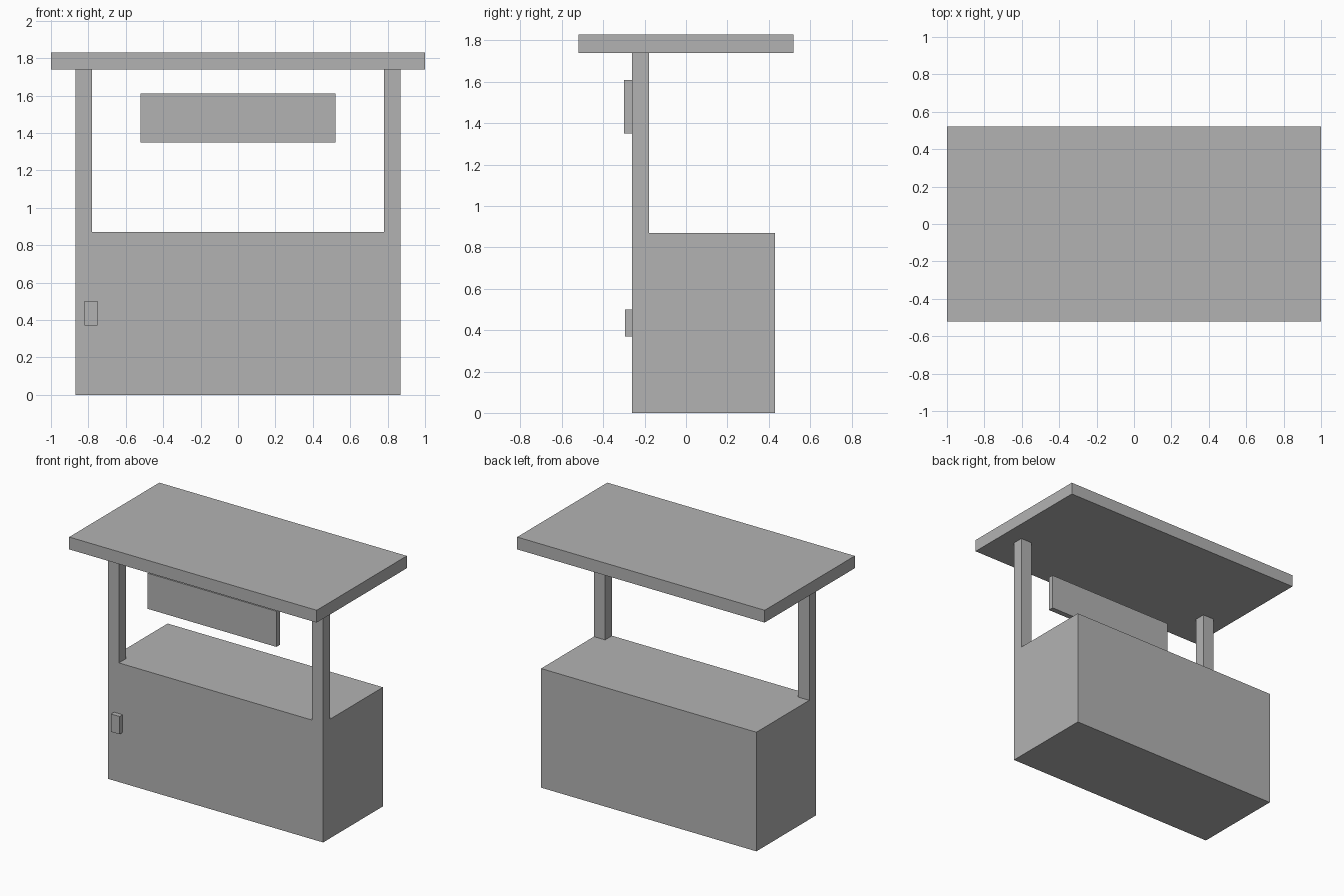
import bpy
import bmesh
from mathutils import Vector

cube = bpy.data.objects.get("Cube")
if cube:
    bpy.data.objects.remove(cube, do_unlink=True)

grey = bpy.data.materials.new("plain grey")
grey.use_nodes = True
colour = (0.45, 0.45, 0.45, 1)
grey.diffuse_color = colour
grey.node_tree.nodes["Principled BSDF"].inputs["Base Color"].default_value = colour


def box(name, low, high):
    """Add a box spanning two opposite corners."""
    low, high = Vector(low), Vector(high)
    bm = bmesh.new()
    bmesh.ops.create_cube(bm, size=1)
    bmesh.ops.scale(bm, vec=high - low, verts=bm.verts)
    mesh = bpy.data.meshes.new(name)
    bm.to_mesh(mesh)
    bm.free()
    mesh.materials.append(grey)
    obj = bpy.data.objects.new(name, mesh)
    obj.location = (low + high) / 2
    bpy.context.collection.objects.link(obj)
    return obj


# Heights and planes shared by the parts
counter_top, roof_base = 0.87, 1.74
front = -0.26

# Counter and flat roof
box("counter", (-0.87, front, 0), (0.87, 0.43, counter_top))
box("roof", (-1, -0.52, roof_base), (1, 0.52, 1.83))

# Front posts, flush with the counter's corners
for side, x in (("left", 0.825), ("right", -0.825)):
    box(side + "_post", (x - 0.045, front, counter_top),
        (x + 0.045, -0.18, roof_base))

# Hanging sign board and small box on the counter front
box("sign_board", (-0.52, -0.30, 1.35), (0.52, front, 1.61))
box("front_box", (-0.82, -0.295, 0.37), (-0.75, front, 0.50))
